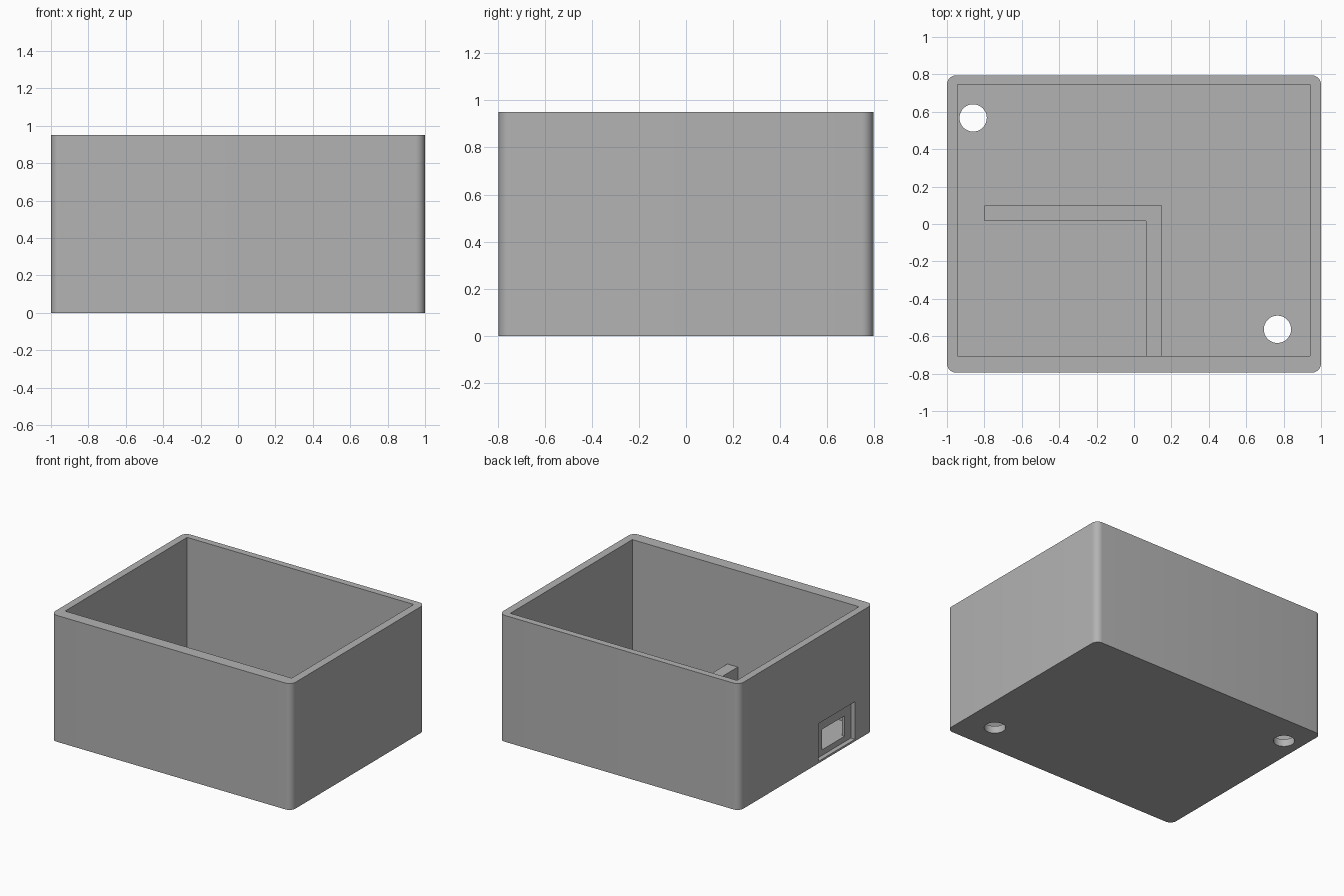
import bpy, math

default = bpy.data.objects.get("Cube")
if default:
    bpy.data.objects.remove(default, do_unlink=True)

grey = bpy.data.materials.new("plain grey")
grey.use_nodes = True
COLOUR = (0.45, 0.45, 0.45, 1)
grey.diffuse_color = COLOUR
grey.node_tree.nodes["Principled BSDF"].inputs["Base Color"].default_value = COLOUR


def box(name, low, high):
    """Axis-aligned box between two corners."""
    bpy.ops.mesh.primitive_cube_add(size=1)
    ob = bpy.context.object
    ob.name = name
    ob.location = [(a + b) / 2 for a, b in zip(low, high)]
    ob.scale = [b - a for a, b in zip(low, high)]
    bpy.ops.object.transform_apply(location=True, rotation=False, scale=True)
    ob.data.materials.append(grey)
    return ob


def apply_modifier(ob, mod):
    bpy.context.view_layer.objects.active = ob
    bpy.ops.object.modifier_apply(modifier=mod.name)


def cut(ob, cutter):
    """Subtract the cutter, then discard it."""
    cutter.hide_render = True
    mod = ob.modifiers.new("cut", 'BOOLEAN')
    mod.operation = 'DIFFERENCE'
    mod.solver = 'EXACT'
    mod.object = cutter
    apply_modifier(ob, mod)
    bpy.data.objects.remove(cutter, do_unlink=True)


FLOOR = 0.055
HEIGHT = 0.95

# Case body with rounded upright edges
case = box("case_body", (-1, -0.795, 0), (1, 0.795, HEIGHT))
weights = case.data.attributes.new("bevel_weight_edge", 'FLOAT', 'EDGE')
for edge in case.data.edges:
    a, b = (case.data.vertices[i].co for i in edge.vertices)
    weights.data[edge.index].value = 1.0 if abs(a.z - b.z) > 0.5 else 0.0
bevel = case.modifiers.new("rounded corners", 'BEVEL')
bevel.limit_method = 'WEIGHT'
bevel.width = 0.05
bevel.segments = 8
apply_modifier(case, bevel)

# Open cavity
cut(case, box("cavity", (-0.945, -0.705, FLOOR), (0.94, 0.745, HEIGHT + 0.2)))

# Stepped port in the side wall: shallow recess, then the opening
cut(case, box("port_recess", (-1.1, -0.58, 0.015), (-0.965, -0.145, 0.298)))
cut(case, box("port_opening", (-1.1, -0.505, FLOOR + 0.002), (-0.9, -0.235, 0.21)))

# Screw holes through the floor
for x, y in ((-0.86, 0.567), (0.767, -0.563)):
    bpy.ops.mesh.primitive_cylinder_add(vertices=48, radius=0.073, depth=0.4, location=(x, y, 0))
    hole = bpy.context.object
    hole.data.materials.append(grey)
    cut(case, hole)

# Low L-shaped divider on the floor
divider = box("divider_wall", (-0.8, -0.705, FLOOR), (0.15, 0.1, 0.226))
cut(divider, box("divider_notch", (-0.9, -0.8, 0), (0.063, 0.015, 0.4)))

bpy.ops.object.select_all(action='DESELECT')
case.select_set(True)
bpy.context.view_layer.objects.active = case
bpy.ops.object.shade_smooth_by_angle(angle=math.radians(30))
